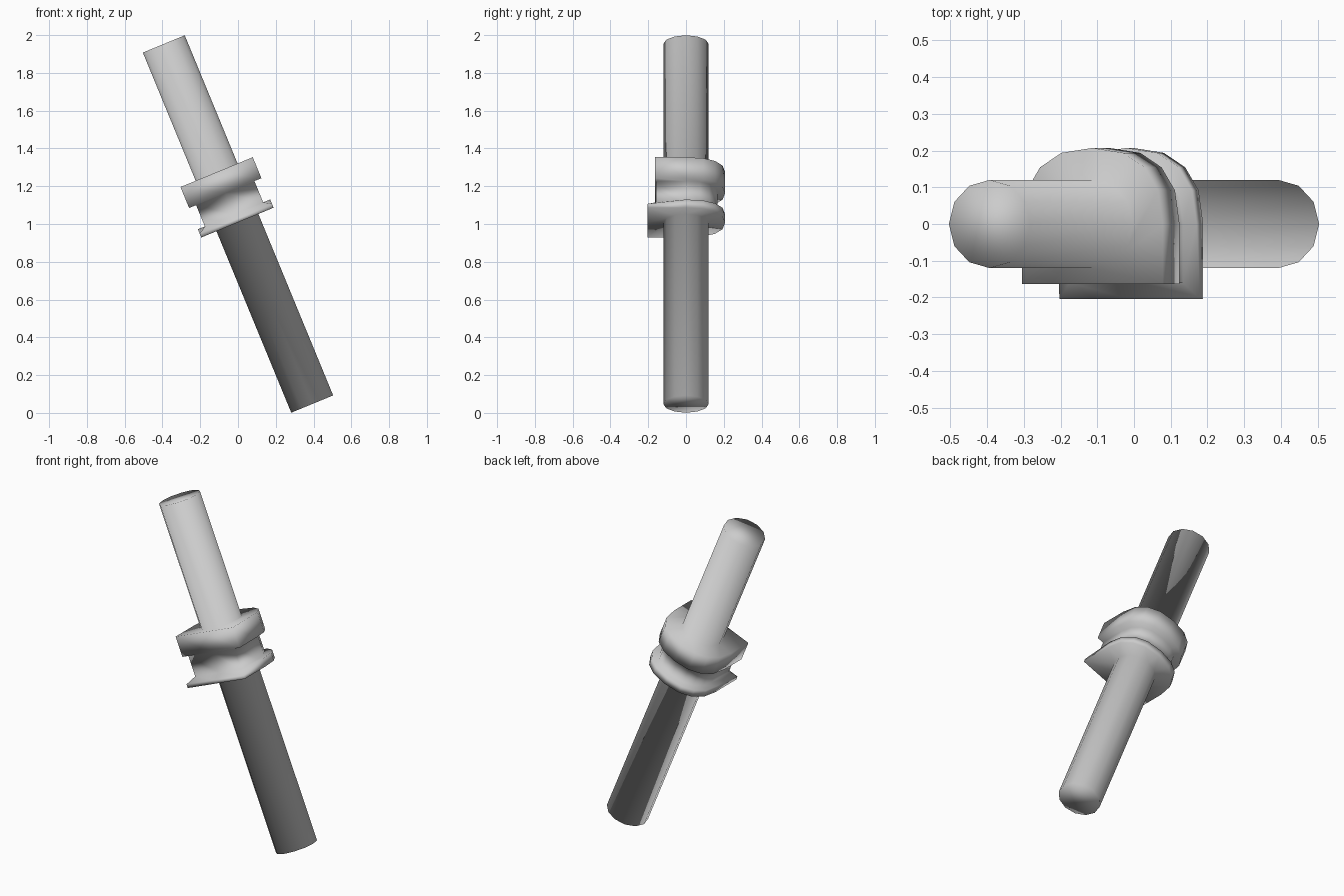
import bpy, bmesh, math
from mathutils import Matrix

if "Cube" in bpy.data.objects:
    bpy.data.objects.remove(bpy.data.objects["Cube"])

TILT = math.radians(-22.4)
N = 12          # vertices in every cross-section
ROD_R = 0.12
HALF = 1.031    # half the rod length


def rod(u):
    """Round rod section at height u, starting at the front."""
    angles = [2 * math.pi * i / N - math.pi / 2 for i in range(N)]
    return [(ROD_R * math.cos(a), ROD_R * math.sin(a), u) for a in angles]


def collar(u, r, front, front_u=None):
    """D-shaped section: straight front and sides, full rounded back."""
    fu = u if front_u is None else front_u
    pts = [(0, -front, fu), (r, -front, fu)]
    for i in range(9):
        a = math.pi * i / 8
        c, s = math.cos(a), math.sin(a)
        pts.append((math.copysign(abs(c) ** 0.85, c) * r, abs(s) ** 0.85 * r, u))
    pts.append((-r, -front, fu))
    return pts


# Sections from the top of the rod down to its bottom
sections = [
    rod(HALF), rod(0.297),                                   # upper rod
    collar(0.297, 0.207, 0.163), collar(0.177, 0.207, 0.163),  # upper ring
    collar(0.177, 0.167, 0.160), collar(0.055, 0.167, 0.160),  # neck
    collar(0.055, 0.207, 0.204, 0.03), collar(0.008, 0.207, 0.204),  # flange
    rod(0.008), rod(-HALF),                                  # lower rod
]

bm = bmesh.new()
loops = [[bm.verts.new(p) for p in sec] for sec in sections]
for a, b in zip(loops, loops[1:]):
    for i in range(N):
        j = (i + 1) % N
        bm.faces.new((a[i], b[i], b[j], a[j]))
bm.faces.new(loops[0])
bm.faces.new(loops[-1][::-1])
bmesh.ops.recalc_face_normals(bm, faces=bm.faces)
for f in bm.faces:
    f.smooth = True

# Lean the rod to the left and lift it onto the ground
bm.transform(Matrix.Translation((0, 0, 1)) @ Matrix.Rotation(TILT, 4, 'Y'))

mesh = bpy.data.meshes.new("collared_rod")
bm.to_mesh(mesh)
bm.free()
obj = bpy.data.objects.new("collared_rod", mesh)
bpy.context.collection.objects.link(obj)

grey = bpy.data.materials.new("light_grey")
grey.diffuse_color = (0.6, 0.6, 0.6, 1)
grey.use_nodes = True
grey.node_tree.nodes["Principled BSDF"].inputs["Base Color"].default_value = grey.diffuse_color
mesh.materials.append(grey)
